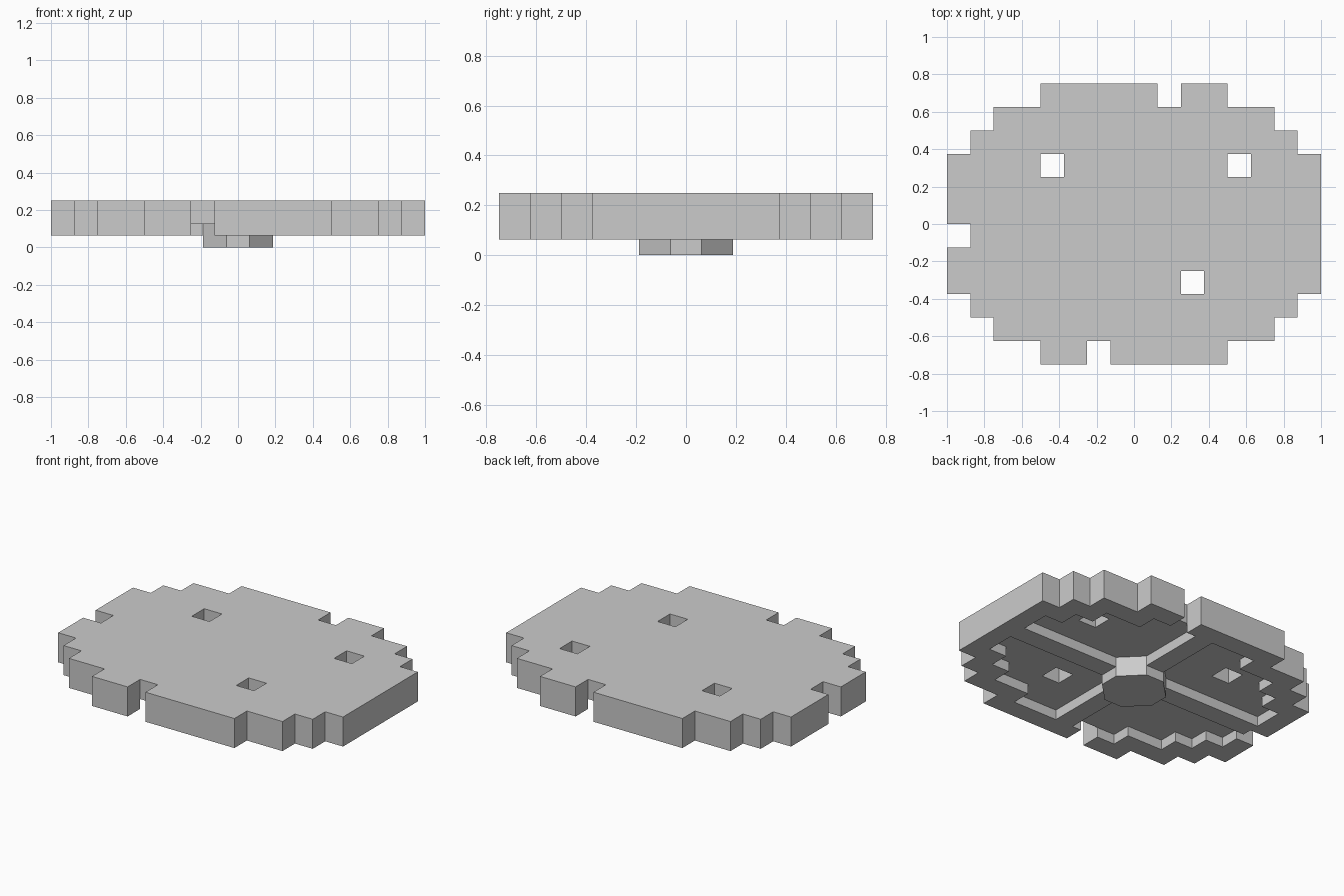
import bpy, bmesh, math

if "Cube" in bpy.data.objects:
    bpy.data.objects.remove(bpy.data.objects["Cube"])

U = 0.125                        # one grid cell
Z_LEVELS = [0.0625, 0.125, 0.25]  # rim bottom, plate bottom, top


def add_object(name, bm):
    bmesh.ops.remove_doubles(bm, verts=bm.verts, dist=1e-5)
    bmesh.ops.recalc_face_normals(bm, faces=bm.faces)
    mesh = bpy.data.meshes.new(name)
    bm.to_mesh(mesh)
    bm.free()
    obj = bpy.data.objects.new(name, mesh)
    bpy.context.collection.objects.link(obj)
    return obj


def box(name, x0, x1, y0, y1, z0, z1):
    bm = bmesh.new()
    bmesh.ops.create_cube(bm, size=1)
    for v in bm.verts:
        v.co = ((x0 + x1) / 2 + v.co.x * (x1 - x0),
                (y0 + y1) / 2 + v.co.y * (y1 - y0),
                (z0 + z1) / 2 + v.co.z * (z1 - z0))
    return add_object(name, bm)


# Stepped oval: half width in cells for each row away from the middle
HALF_WIDTH = [8, 8, 8, 7, 6, 4]
oval = {(i, j) for j in range(-6, 6)
        for w in [HALF_WIDTH[j if j >= 0 else -j - 1]]
        for i in range(-w, w)}

# Underside recess: cells completely surrounded by the oval
recess = {(i, j) for i, j in oval
          if all((i + a, j + b) in oval for a in (-1, 0, 1) for b in (-1, 0, 1))}

# Edge notches and square through-holes
missing = {(1, 5), (-2, -6), (-8, -1), (-4, 2), (4, 2), (2, -3)}

plate = oval - missing
rim = plate - recess
solid = {(i, j, 0) for i, j in rim} | {(i, j, 1) for i, j in plate}

# Plate with its rim, skinned as a single shell
bm = bmesh.new()
for cell in solid:
    for axis in range(3):
        for side in (0, 1):
            near = list(cell)
            near[axis] += 2 * side - 1
            if tuple(near) in solid:
                continue
            p, q = [a for a in range(3) if a != axis]
            verts = []
            for dp, dq in ((0, 0), (1, 0), (1, 1), (0, 1)):
                c = list(cell)
                c[axis] += side
                c[p] += dp
                c[q] += dq
                verts.append(bm.verts.new((c[0] * U, c[1] * U, Z_LEVELS[c[2]])))
            bm.faces.new(verts)
add_object("stepped_plate", bm)

# Crossing ribs in the recess
box("long_rib", -7 * U, 7 * U, -U / 2, U / 2, Z_LEVELS[0], Z_LEVELS[1])
box("cross_rib", -U / 2, U / 2, -5 * U, 5 * U, Z_LEVELS[0], Z_LEVELS[1])

# Eight-sided hub under the middle
a, b = 1.5 * U, 0.5 * U
profile = [(a, -b), (a, b), (b, a), (-b, a), (-a, b), (-a, -b), (-b, -a), (b, -a)]
bm = bmesh.new()
base = bm.faces.new([bm.verts.new((x, y, 0)) for x, y in profile])
ext = bmesh.ops.extrude_face_region(bm, geom=[base], use_keep_orig=True)
bmesh.ops.translate(bm, vec=(0, 0, Z_LEVELS[1]),
                    verts=[g for g in ext["geom"] if isinstance(g, bmesh.types.BMVert)])
add_object("centre_hub", bm)
